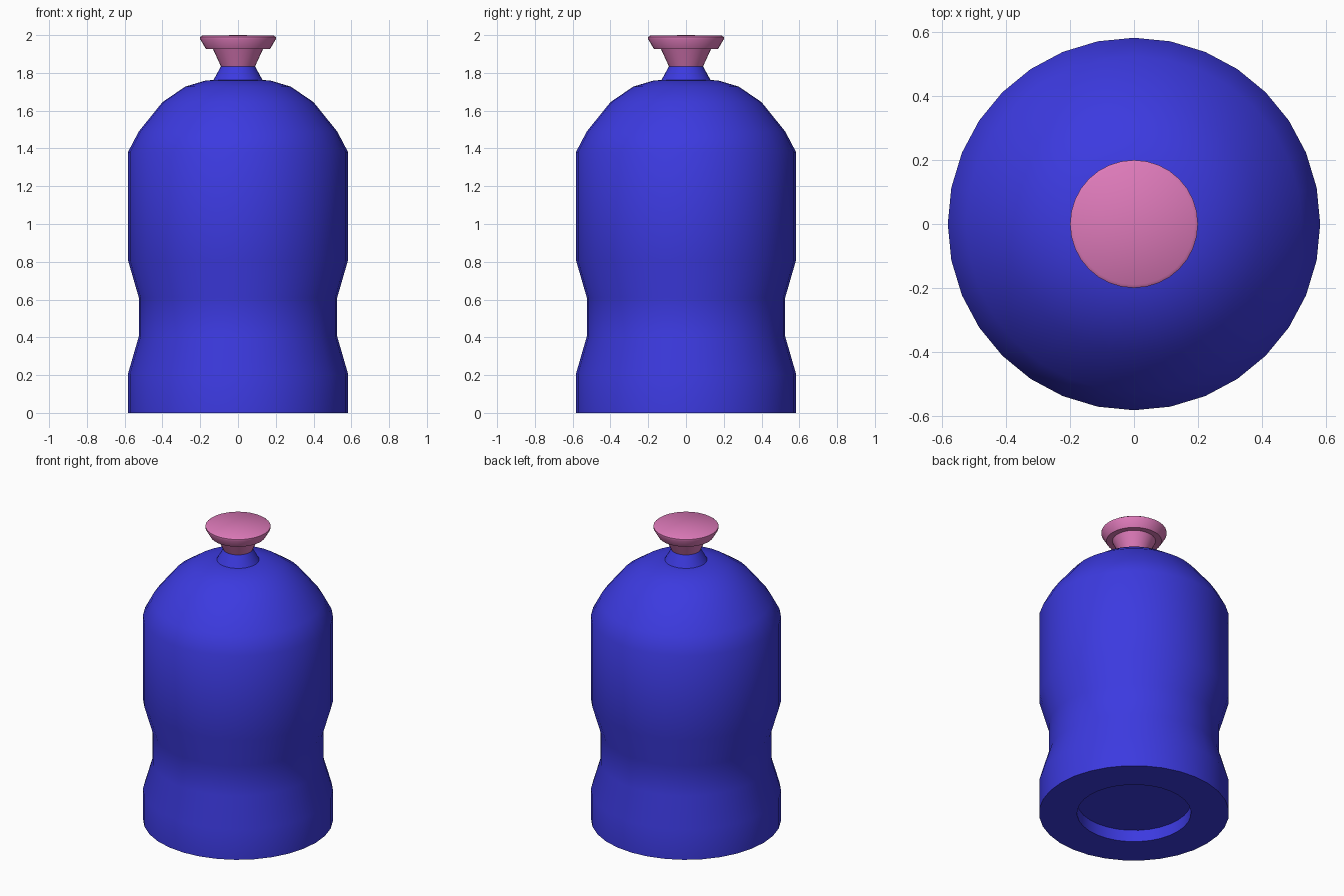
import bpy, bmesh, math

cube = bpy.data.objects.get("Cube")
if cube:
    bpy.data.objects.remove(cube, do_unlink=True)


def make_material(name, rgb):
    mat = bpy.data.materials.new(name)
    mat.use_nodes = True
    color = (*rgb, 1.0)
    mat.diffuse_color = color
    mat.node_tree.nodes["Principled BSDF"].inputs["Base Color"].default_value = color
    return mat


def lathe(name, profile, mat, sides=32):
    """Revolve (radius, height) points, listed from bottom to top, about z."""
    bm = bmesh.new()
    rings = []
    for r, z in profile:
        if r == 0:
            rings.append([bm.verts.new((0, 0, z))] * sides)
        else:
            turns = [math.tau * i / sides for i in range(sides)]
            rings.append([bm.verts.new((r * math.cos(a), r * math.sin(a), z)) for a in turns])
    for low, high in zip(rings, rings[1:]):
        for i in range(sides):
            j = (i + 1) % sides
            corners = [low[i], low[j], high[j], high[i]]
            bm.faces.new(list(dict.fromkeys(corners)))
    bmesh.ops.recalc_face_normals(bm, faces=bm.faces)
    mesh = bpy.data.meshes.new(name)
    bm.to_mesh(mesh)
    bm.free()
    mesh.materials.append(mat)
    obj = bpy.data.objects.new(name, mesh)
    bpy.context.collection.objects.link(obj)
    bpy.ops.object.select_all(action="DESELECT")
    obj.select_set(True)
    bpy.context.view_layer.objects.active = obj
    bpy.ops.object.shade_smooth_by_angle(angle=math.radians(35))
    return obj


blue = make_material("blue", (0.045, 0.042, 0.745))
pink = make_material("pink", (0.73, 0.195, 0.49))

# Waisted body with a recessed base, domed shoulder and tapered neck
lathe("bottle_body", [
    (0, 0.08), (0.35, 0.08), (0.35, 0),
    (0.583, 0), (0.583, 0.205), (0.525, 0.405), (0.525, 0.61), (0.583, 0.81),
    (0.583, 1.38), (0.525, 1.49), (0.40, 1.645), (0.28, 1.727), (0.17, 1.76),
    (0.13, 1.762), (0.09, 1.835), (0, 1.835),
], blue)

# Stopper with a tapered stem and flared, slightly domed head
lathe("stopper", [
    (0, 1.834), (0.09, 1.834), (0.133, 1.927), (0.17, 1.927),
    (0.20, 1.978), (0.20, 1.99), (0.19, 1.997), (0, 2.0),
], pink)
